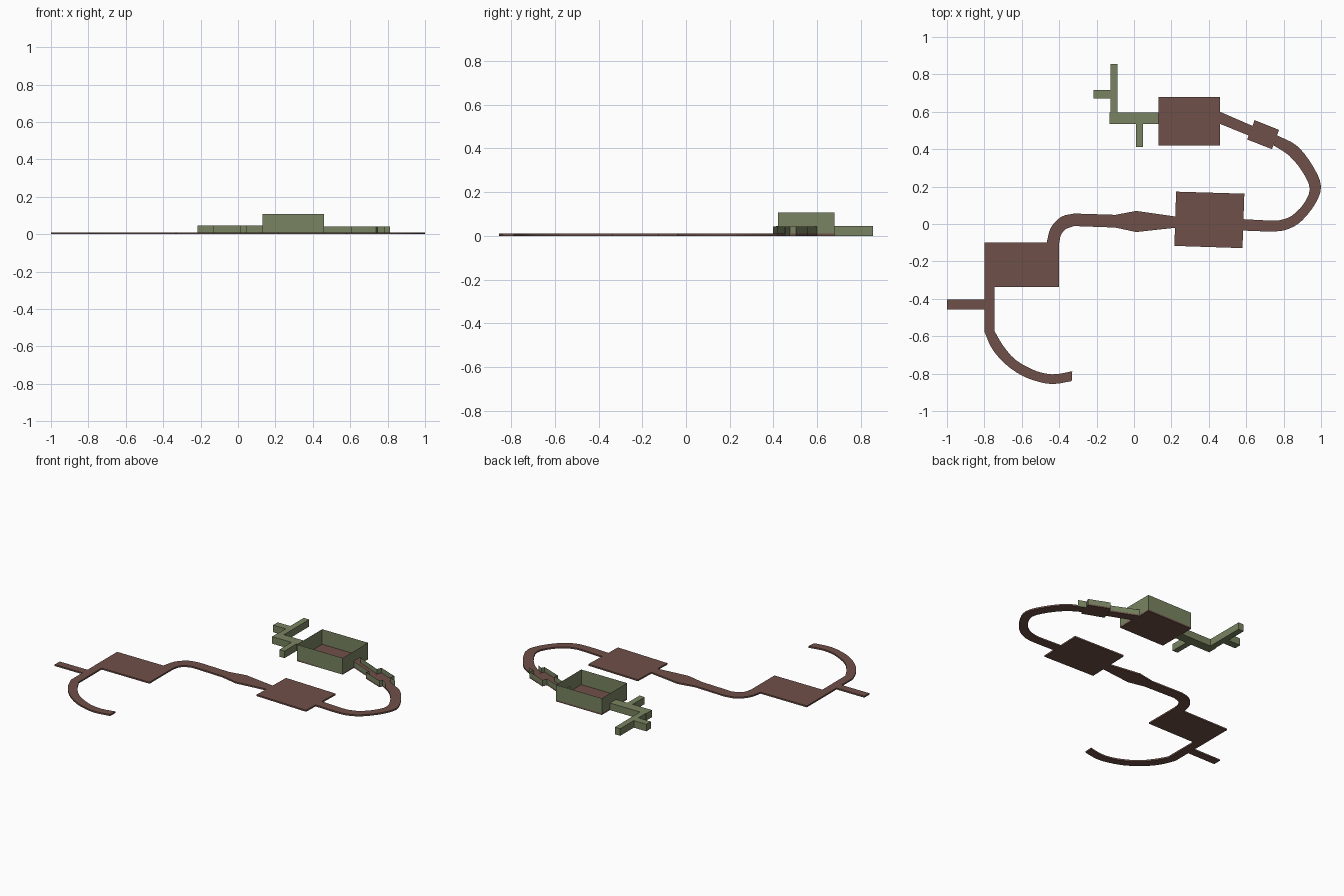
import bpy, bmesh
from mathutils import Vector


def material(name, rgb):
    m = bpy.data.materials.new(name)
    m.diffuse_color = (*rgb, 1)
    return m


BROWN = material("floor_brown", (0.16, 0.08, 0.065))
GREEN = material("wall_green", (0.19, 0.23, 0.12))
THICK = 0.01


def finish(name, bm, mat):
    bmesh.ops.remove_doubles(bm, verts=bm.verts, dist=1e-5)
    bmesh.ops.recalc_face_normals(bm, faces=bm.faces)
    me = bpy.data.meshes.new(name)
    bm.to_mesh(me)
    bm.free()
    me.materials.append(mat)
    ob = bpy.data.objects.new(name, me)
    bpy.context.collection.objects.link(ob)
    return ob


def smooth(rows, n=3):
    """Run a spline through the rows so that bends are round."""
    p = [Vector(r) for r in rows]
    p = [2 * p[0] - p[1]] + p + [2 * p[-1] - p[-2]]
    out = []
    for i in range(1, len(p) - 2):
        a, b, c, d = p[i - 1:i + 3]
        for k in range(n):
            t = k / n
            out.append(0.5 * (2 * b + (c - a) * t + (2 * a - 5 * b + 4 * c - d) * t ** 2
                              + (3 * b - a - 3 * c + d) * t ** 3))
    return out + [p[-2]]


def ribbon(name, rows, mat=BROWN, h=THICK):
    """Flat strip; each row is left edge x, y and right edge x, y."""
    bm = bmesh.new()
    v = [[bm.verts.new((r[i], r[i + 1], z)) for i, z in ((0, 0), (2, 0), (2, h), (0, h))]
         for r in rows]
    for a, b in zip(v, v[1:]):
        for i in range(4):
            j = (i + 1) % 4
            bm.faces.new((a[i], a[j], b[j], b[i]))
    bm.faces.new(v[0])
    bm.faces.new(v[-1][::-1])
    return finish(name, bm, mat)


def slab(name, x0, x1, y0, y1, mat=BROWN, h=THICK):
    return ribbon(name, [(x0, y1, x0, y0), (x1, y1, x1, y0)], mat, h)


def wall(name, pts, z0, z1):
    bm = bmesh.new()
    v = [(bm.verts.new((*p, z0)), bm.verts.new((*p, z1))) for p in pts]
    for a, b in zip(v, v[1:]):
        bm.faces.new((a[0], b[0], b[1], a[1]))
    return finish(name, bm, GREEN)


# First room: floor, high walls with a low doorway
slab("first_room_floor", 0.13, 0.46, 0.42, 0.68)
wall("first_room_walls", [(0.46, 0.60), (0.46, 0.68), (0.13, 0.68), (0.13, 0.42),
                          (0.46, 0.42), (0.46, 0.535)], 0, 0.108)
wall("doorway_lintel", [(0.46, 0.535), (0.46, 0.60)], 0.043, 0.108)

# Closed side passages
H = 0.046
slab("entry_passage", -0.13, 0.13, 0.535, 0.597, GREEN, H)
slab("north_passage", -0.126, -0.087, 0.597, 0.856, GREEN, H)
slab("west_passage", -0.216, -0.126, 0.67, 0.717, GREEN, H)
slab("south_passage", 0.01, 0.047, 0.411, 0.535, GREEN, H)

# Open passage leading to the small chamber, with low walls
ribbon("sloping_passage_floor", [(0.46, 0.60, 0.46, 0.535), (0.632, 0.525, 0.614, 0.473)])
ribbon("chamber_floor", [(0.645, 0.555, 0.605, 0.452), (0.775, 0.503, 0.738, 0.40)])
wall("passage_wall_outer", [(0.46, 0.60), (0.632, 0.525), (0.645, 0.555), (0.775, 0.503),
                            (0.763, 0.475), (0.812, 0.455)], 0, 0.042)
wall("passage_wall_inner", [(0.46, 0.535), (0.614, 0.473), (0.605, 0.452), (0.738, 0.40),
                            (0.747, 0.42), (0.785, 0.397)], 0, 0.042)

# Large bend to the second room
ribbon("large_bend_floor", smooth([
    (0.763, 0.475, 0.747, 0.42), (0.875, 0.415, 0.83, 0.365), (0.962, 0.30, 0.90, 0.28),
    (1.0, 0.20, 0.94, 0.187), (0.97, 0.11, 0.905, 0.105), (0.90, 0.02, 0.845, 0.045),
    (0.83, -0.025, 0.79, 0.023), (0.75, -0.04, 0.74, 0.018), (0.58, -0.035, 0.58, 0.026)]))

# Second room and the passage with a widened middle
ribbon("second_room_floor", [(0.225, 0.173, 0.216, -0.117), (0.59, 0.162, 0.58, -0.129)])
ribbon("middle_passage_floor", [(0.222, 0.04, 0.222, -0.02), (0.012, 0.07, 0.012, -0.043),
                                (-0.10, 0.049, -0.10, -0.019), (-0.32, 0.056, -0.32, -0.011)])
ribbon("small_bend_floor", smooth([
    (-0.32, 0.056, -0.32, -0.011), (-0.39, 0.038, -0.365, -0.028),
    (-0.445, -0.02, -0.39, -0.058), (-0.467, -0.10, -0.40, -0.10)]))

# Third room, its side branch and the curved tail
slab("third_room_floor", -0.80, -0.40, -0.338, -0.10)
slab("tail_passage_floor", -0.80, -0.745, -0.574, -0.338)
slab("side_branch_floor", -1.0, -0.80, -0.456, -0.405)
ribbon("tail_bend_floor", smooth([
    (-0.80, -0.574, -0.745, -0.574), (-0.76, -0.665, -0.70, -0.65),
    (-0.69, -0.747, -0.635, -0.725), (-0.60, -0.81, -0.545, -0.777),
    (-0.505, -0.845, -0.48, -0.798), (-0.425, -0.855, -0.415, -0.803),
    (-0.333, -0.84, -0.33, -0.787)]))
